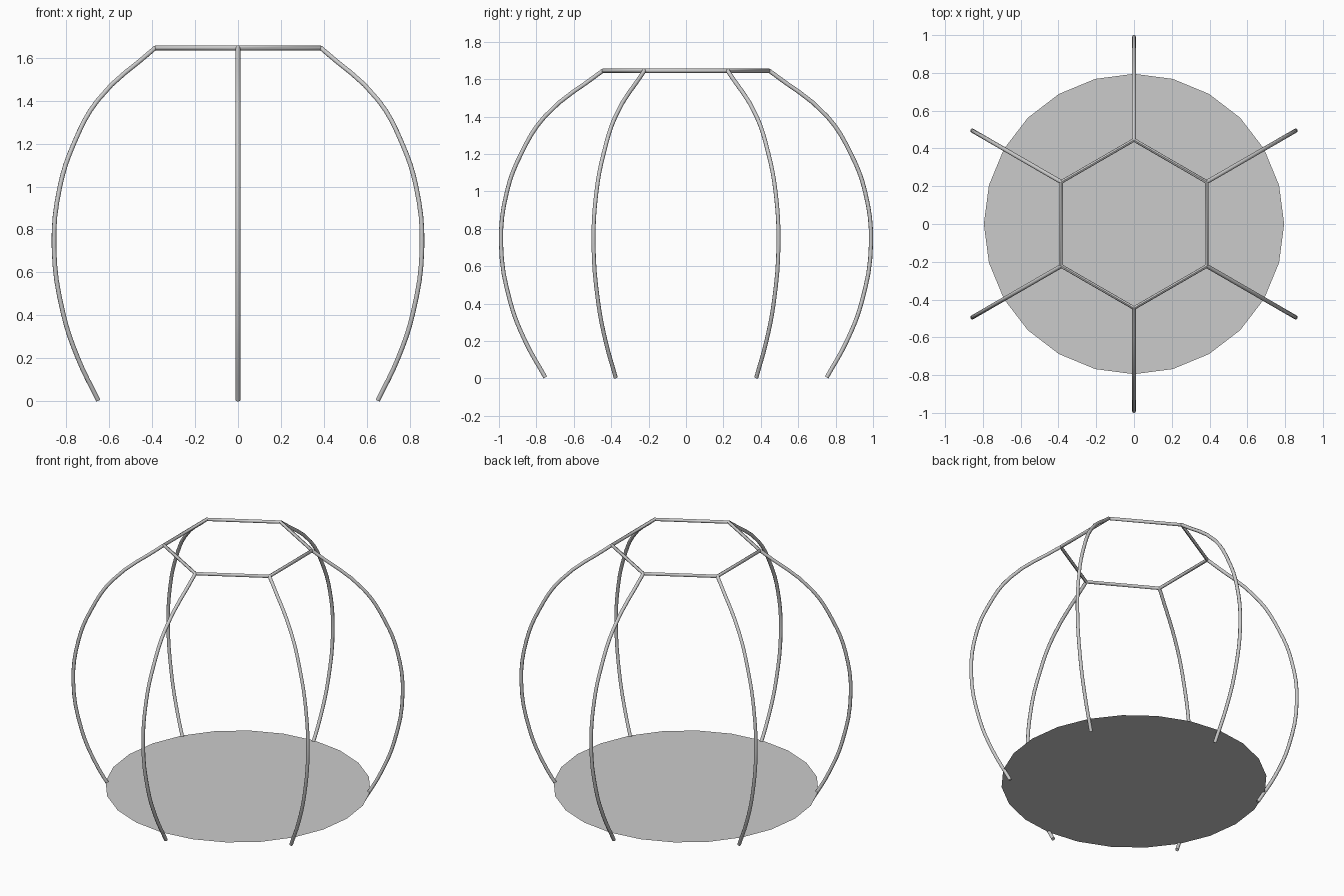
import bpy
import math

if "Cube" in bpy.data.objects:
    bpy.data.objects.remove(bpy.data.objects["Cube"], do_unlink=True)

TUBE = 0.011
RING_RADIUS, RING_Z = 0.445, 1.645

grey = bpy.data.materials.new("light_grey")
grey.use_nodes = True
colour = (0.6, 0.6, 0.6, 1)
grey.diffuse_color = colour
grey.node_tree.nodes["Principled BSDF"].inputs["Base Color"].default_value = colour


def tube(name, points, handle, cyclic=False, resolution=4):
    """Eight-sided tube along a path, converted to a mesh."""
    curve = bpy.data.curves.new(name, "CURVE")
    curve.dimensions = "3D"
    curve.bevel_depth = TUBE
    curve.bevel_resolution = 2
    curve.use_fill_caps = True
    curve.resolution_u = resolution
    spline = curve.splines.new("BEZIER")
    spline.bezier_points.add(len(points) - 1)
    for bp, co in zip(spline.bezier_points, points):
        bp.co = co
        bp.handle_left_type = bp.handle_right_type = handle
    spline.use_cyclic_u = cyclic
    obj = bpy.data.objects.new(name, curve)
    bpy.context.collection.objects.link(obj)
    bpy.ops.object.select_all(action="DESELECT")
    obj.select_set(True)
    bpy.context.view_layer.objects.active = obj
    bpy.ops.object.convert(target="MESH")
    obj = bpy.context.object
    obj.data.materials.clear()
    obj.data.materials.append(grey)
    bpy.ops.object.shade_smooth_by_angle(angle=math.radians(50))
    return obj


# Bowed legs: radius and height from foot to ring
profile = [(0.752, 0.005), (0.86, 0.2), (0.94, 0.41), (0.989, 0.72),
           (0.957, 1.0), (0.882, 1.2), (0.755, 1.4), (RING_RADIUS, RING_Z)]
angles = [math.radians(30 + 60 * i) for i in range(6)]
for i, a in enumerate(angles):
    tube(f"leg_{i + 1}",
         [(r * math.cos(a), r * math.sin(a), z) for r, z in profile], "AUTO")

# Hexagonal top ring
tube("top_ring",
     [(RING_RADIUS * math.cos(a), RING_RADIUS * math.sin(a), RING_Z) for a in angles],
     "VECTOR", cyclic=True, resolution=1)

# Flat base disc
bpy.ops.mesh.primitive_circle_add(vertices=24, radius=0.795, fill_type="NGON",
                                  location=(0, 0, 0.07))
disc = bpy.context.object
disc.name = "base_disc"
disc.data.materials.append(grey)
